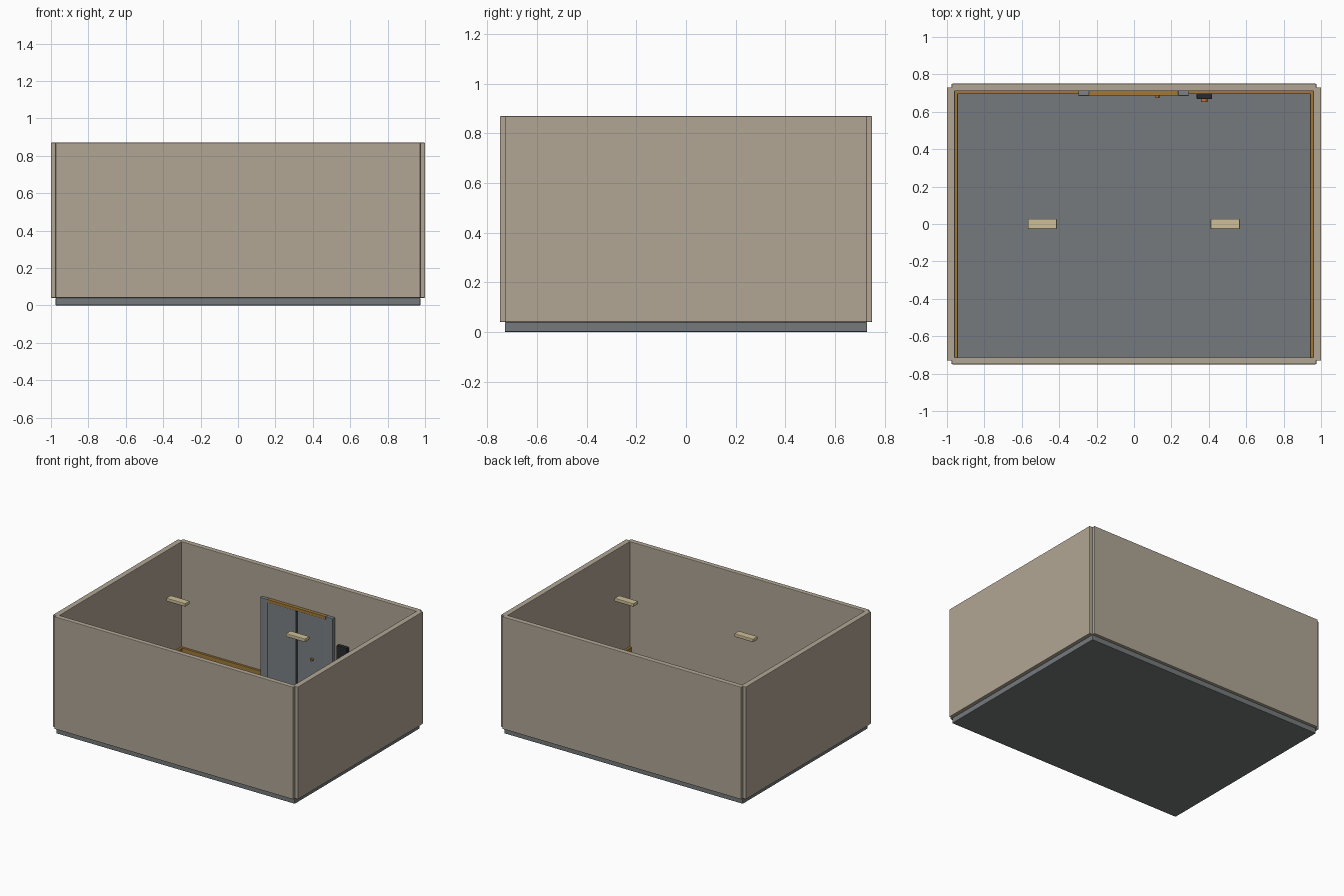
import bpy, math

if "Cube" in bpy.data.objects:
    bpy.data.objects.remove(bpy.data.objects["Cube"])


def material(name, r, g, b):
    m = bpy.data.materials.new(name)
    m.diffuse_color = (r, g, b, 1)
    m.use_nodes = True
    m.node_tree.nodes["Principled BSDF"].inputs["Base Color"].default_value = m.diffuse_color
    return m


WALL = material("plaster", 0.44, 0.38, 0.30)
FLOOR = material("slate", 0.18, 0.195, 0.20)
TRIM = material("ochre_trim", 0.35, 0.19, 0.04)
STEEL = material("door_grey", 0.20, 0.22, 0.24)
DARK = material("black", 0.02, 0.023, 0.027)
LAMP = material("warm_white", 0.61, 0.52, 0.31)
ORANGE = material("orange", 0.50, 0.16, 0.05)


def box(name, x, y, z, mat, bevel=0.003):
    """Box spanning the (min, max) ranges, with a small edge bevel."""
    mid = [(a + b) / 2 for a, b in (x, y, z)]
    bpy.ops.mesh.primitive_cube_add(size=1, location=mid)
    o = bpy.context.object
    o.name = name
    o.scale = [b - a for a, b in (x, y, z)]
    bpy.ops.object.transform_apply(location=False, rotation=False, scale=True)
    o.data.materials.append(mat)
    if bevel:
        m = o.modifiers.new("bevel", 'BEVEL')
        m.width, m.segments = bevel, 2
    return o


def knob(name, x, y, z, radius, depth, mat):
    """Short cylinder pointing to the front."""
    bpy.ops.mesh.primitive_cylinder_add(vertices=20, radius=radius, depth=depth,
                                        location=(x, y, z), rotation=(math.pi / 2, 0, 0))
    o = bpy.context.object
    o.name = name
    o.data.materials.append(mat)
    bpy.ops.object.shade_smooth_by_angle()


# Floor slab and four walls
Z = (0.04, 0.87)
box("floor", (-0.975, 0.975), (-0.73, 0.73), (0, 0.04), FLOOR, 0.004)
box("front_wall", (-0.975, 0.975), (-0.75, -0.713), Z, WALL, 0.004)
box("back_wall", (-0.975, 0.975), (0.711, 0.75), Z, WALL, 0.004)
box("left_wall", (-1, -0.958), (-0.73, 0.73), Z, WALL, 0.004)
box("right_wall", (0.958, 1), (-0.73, 0.73), Z, WALL, 0.004)

# Baseboards on three sides
B = (0.04, 0.095)
box("left_baseboard", (-0.96, -0.942), (-0.714, 0.711), B, TRIM, 0.002)
box("right_baseboard", (0.942, 0.96), (-0.714, 0.711), B, TRIM, 0.002)
box("back_baseboard", (-0.96, 0.96), (0.695, 0.712), B, TRIM, 0.002)

# Double door: jambs, header, leaves, centre seam and knob
box("left_jamb", (-0.298, -0.240), (0.685, 0.712), (0.04, 0.645), STEEL)
box("right_jamb", (0.236, 0.294), (0.685, 0.712), (0.04, 0.645), STEEL)
box("door_header", (-0.240, 0.236), (0.686, 0.712), (0.622, 0.645), TRIM, 0.002)
box("left_door_leaf", (-0.240, -0.012), (0.688, 0.712), (0.04, 0.622), STEEL, 0.002)
box("right_door_leaf", (0.008, 0.236), (0.688, 0.712), (0.04, 0.622), STEEL, 0.002)
box("door_seam", (-0.012, 0.008), (0.686, 0.712), (0.04, 0.620), DARK, 0)
knob("door_knob", 0.125, 0.682, 0.30, 0.01, 0.018, TRIM)

# Wall control panel with button
box("control_panel", (0.335, 0.418), (0.668, 0.698), (0.325, 0.465), DARK, 0.004)
knob("panel_button", 0.375, 0.661, 0.36, 0.018, 0.016, ORANGE)

# Two ceiling lamps
for side, x in (("left", -0.49), ("right", 0.488)):
    box(side + "_ceiling_lamp", (x - 0.078, x + 0.078), (-0.027, 0.027),
        (0.815, 0.84), LAMP, 0.005)
